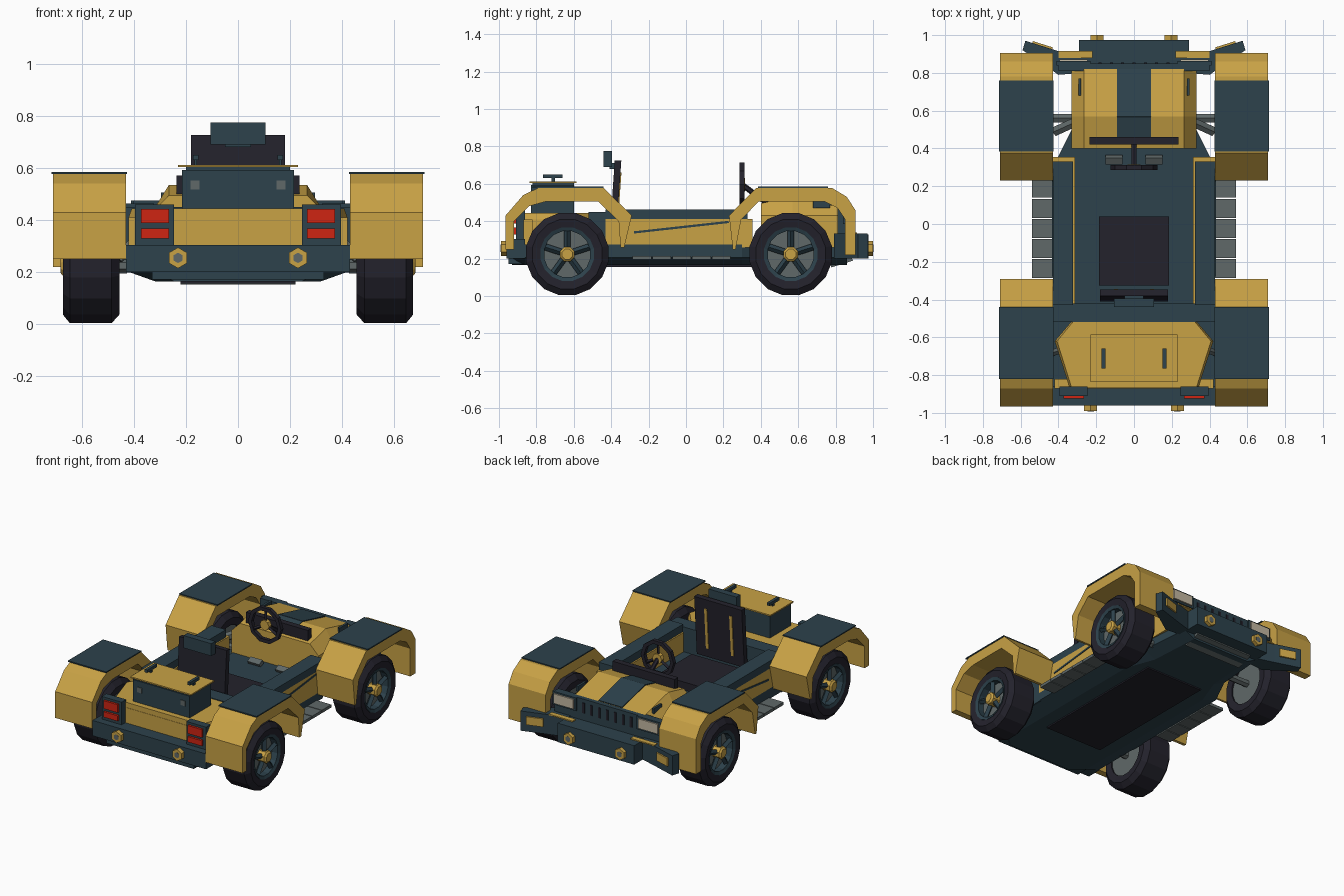
import bpy, bmesh, math
from mathutils import Vector, Matrix

cube = bpy.data.objects.get("Cube")
if cube:
    bpy.data.objects.remove(cube)


def material(name, rgb):
    m = bpy.data.materials.new(name)
    m.use_nodes = True
    m.diffuse_color = (*rgb, 1)
    m.node_tree.nodes["Principled BSDF"].inputs["Base Color"].default_value = (*rgb, 1)
    return m


YELLOW = material("mustard yellow", (0.58, 0.36, 0.06))
TEAL = material("dark teal", (0.026, 0.054, 0.072))
BLACK = material("soft black", (0.017, 0.016, 0.025))
RED = material("lamp red", (0.62, 0.018, 0.006))
GREY = material("metal grey", (0.115, 0.14, 0.14))
CREAM = material("lamp cream", (0.55, 0.48, 0.36))


def finish(name, bm, mat):
    bmesh.ops.recalc_face_normals(bm, faces=bm.faces)
    me = bpy.data.meshes.new(name)
    bm.to_mesh(me)
    bm.free()
    me.materials.append(mat)
    ob = bpy.data.objects.new(name, me)
    bpy.context.collection.objects.link(ob)
    return ob


def box(name, mat, x, y, z, rot_x=0.0, rot_z=0.0):
    """Box from (low, high) ranges, turned about its own centre."""
    bm = bmesh.new()
    size = [r[1] - r[0] for r in (x, y, z)]
    mid = Vector([(r[0] + r[1]) / 2 for r in (x, y, z)])
    turn = Matrix.Rotation(rot_z, 4, "Z") @ Matrix.Rotation(rot_x, 4, "X")
    bmesh.ops.create_cube(bm, size=1, matrix=Matrix.Translation(mid) @ turn @ Matrix.Diagonal((*size, 1)))
    return finish(name, bm, mat)


def wide(name, mat, half, y, z, rot_x=0.0):
    return box(name, mat, (-half, half), y, z, rot_x)


def pair(name, mat, x, y, z, rot_x=0.0, rot_z=0.0):
    box("left_" + name, mat, x, y, z, rot_x, rot_z)
    box("right_" + name, mat, (-x[1], -x[0]), y, z, rot_x, -rot_z)


def loft(name, mat, rings, closed=False):
    """Join rings of points; cap the ends unless the loft is closed."""
    bm = bmesh.new()
    vs = [[bm.verts.new(p) for p in ring] for ring in rings]
    n = len(vs[0])
    steps = list(zip(vs, vs[1:])) + ([(vs[-1], vs[0])] if closed else [])
    for a, b in steps:
        for i in range(n):
            j = (i + 1) % n
            bm.faces.new((a[i], a[j], b[j], b[i]))
    if not closed:
        bm.faces.new(vs[0])
        bm.faces.new(vs[-1])
    return finish(name, bm, mat)


def plan(name, mat, half, levels):
    """Mirrored plan outline stacked at (height, width scale) levels."""
    outline = half + [(-x, y) for x, y in reversed(half)]
    return loft(name, mat, [[(x * s, y, z) for x, y in outline] for z, s in levels])


def lathe(name, mat, profile, y, z, seg=16, closed=False):
    """Revolve (x, radius) points about a sideways axis."""
    ang = [2 * math.pi * (i + 0.5) / seg for i in range(seg)]
    rings = [[(x, y + r * math.cos(a), z + r * math.sin(a)) for a in ang] for x, r in profile]
    return loft(name, mat, rings, closed)


def rod(name, mat, a, b, r, seg=6):
    a, b = Vector(a), Vector(b)
    bm = bmesh.new()
    turn = (b - a).to_track_quat("Z", "Y").to_matrix().to_4x4()
    bmesh.ops.create_cone(bm, cap_ends=True, segments=seg, radius1=r, radius2=r,
                          depth=(b - a).length, matrix=Matrix.Translation((a + b) / 2) @ turn)
    return finish(name, bm, mat)


# Wheels
TYRE = [(.46, .14), (.455, .19), (.485, .224), (.645, .224), (.672, .19), (.665, .145), (.62, .14)]
RIM = [(.60, .146), (.668, .146), (.66, .125), (.60, .125)]
for side, s in (("left", 1), ("right", -1)):
    for end, yc in (("rear", -.635), ("front", .56)):
        tag, zc = f"{side}_{end}_", .224
        flip = lambda pts: [(s * x, r) for x, r in pts]
        lathe(tag + "tyre", BLACK, flip(TYRE), yc, zc, closed=True)
        lathe(tag + "rim", TEAL, flip(RIM), yc, zc, closed=True)
        lathe(tag + "wheel_disc", GREY, flip([(.47, .142), (.615, .142)]), yc, zc)
        lathe(tag + "hub", YELLOW, flip([(.6, .042), (.67, .042), (.68, .03)]), yc, zc, 8)
        for k in range(5):
            a = math.pi / 2 + k * math.tau / 5
            d = Vector((0, math.cos(a), math.sin(a)))
            mid = Vector((s * .642, yc, zc)) + d * .085
            rod(tag + "spoke", TEAL, mid - d * .055, mid + d * .055, .018, 4)

# Fender arches: outer and inner outlines joined into one band
REAR_OUT = [(-.965, .25), (-.965, .43), (-.87, .54), (-.79, .578), (-.44, .578), (-.29, .43), (-.33, .26)]
REAR_IN = [(-.92, .25), (-.92, .40), (-.84, .48), (-.75, .505), (-.47, .505), (-.36, .40), (-.35, .26)]
FRONT_OUT = [(.25, .25), (.23, .43), (.375, .578), (.78, .578), (.86, .53), (.905, .46), (.905, .22)]
FRONT_IN = [(.265, .25), (.295, .41), (.39, .505), (.74, .505), (.81, .47), (.85, .41), (.85, .22)]
for side, s in (("left", 1), ("right", -1)):
    for end, out, inn, y in (("rear", REAR_OUT, REAR_IN, (-.82, -.44)), ("front", FRONT_OUT, FRONT_IN, (.385, .76))):
        rings = [[(s * .43, *o), (s * .71, *o), (s * .71, *i), (s * .43, *i)] for o, i in zip(out, inn)]
        loft(f"{side}_{end}_fender", YELLOW, rings)
        xs = sorted((s * .425, s * .715))
        box(f"{side}_{end}_fender_panel", TEAL, xs, y, (.577, .585))

# Underbody and lower tub
HULL = [(.33, -.93), (.43, -.86), (.43, .30), (.33, .50), (.30, .86)]
plan("underbody", TEAL, HULL, [(.165, .74), (.205, 1), (.275, 1)])
wide("skid_strip", BLACK, .22, (-.6, .4), (.156, .166))
wide("front_skid", GREY, .22, (.77, .89), (.17, .2), .3)
for end, y in (("rear", -.635), ("front", .56)):
    rod(end + "_axle", GREY, (-.5, y, .224), (.5, y, .224), .025)
for s in (1, -1):
    rod("front_shock", GREY, (s * .31, .54, .38), (s * .42, .49, .33), .028)
    rod("rear_shock", GREY, (s * .36, -.66, .36), (s * .46, -.69, .25), .02)

# Side pods with stripes and steps
pair("side_pod", YELLOW, (.312, .43), (-.43, .355), (.26, .412))
pair("pod_cap", TEAL, (.322, .43), (-.43, .33), (.41, .463))
pair("side_stripe", TEAL, (.427, .434), (-.28, .23), (.362, .374), .11)
for k in range(5):
    y = -.285 + k * .106
    pair("step_slat", GREY, (.425, .54), (y, y + .1), (.195, .215))

# Rear body
REAR = [(.33, -.515), (.42, -.62), (.34, -.868)]
plan("rear_deck", YELLOW, REAR, [(.27, 1), (.41, 1), (.445, .97)])
wide("rear_panel", YELLOW, .42, (-.87, -.82), (.27, .41))
wide("rear_bulkhead", TEAL, .43, (-.52, -.42), (.2, .45))
wide("rear_bumper", TEAL, .43, (-.96, -.86), (.20, .305))
wide("rear_bumper_lip", TEAL, .33, (-.95, -.86), (.172, .2))
wide("storage_box", TEAL, .215, (-.83, -.60), (.435, .593))
wide("storage_lid", YELLOW, .23, (-.837, -.585), (.603, .612))
wide("lid_seal", TEAL, .2, (-.82, -.6), (.59, .604))
pair("lid_handle", TEAL, (.152, .172), (-.765, -.66), (.63, .65))
pair("lid_handle_post", TEAL, (.157, .167), (-.72, -.7), (.61, .632))
pair("box_latch", GREY, (.147, .183), (-.834, -.828), (.517, .552))
pair("tail_lamp_case", TEAL, (.245, .395), (-.91, -.86), (.305, .46))
for z in ((.388, .443), (.33, .367)):
    pair("tail_lamp", RED, (.265, .373), (-.925, -.908), z)

# Front body
hood = []
for y, top in ((.40, .495), (.57, .535), (.82, .475)):
    half = [(.33, .26), (.33, .43), (.265, top)]
    hood.append([(x, y, z) for x, z in half] + [(-x, y, z) for x, z in reversed(half)])
loft("hood", YELLOW, hood)
wide("hood_stripe_rear", TEAL, .09, (.45, .57), (.518, .526), math.atan2(.04, .17))
wide("hood_stripe_front", TEAL, .09, (.565, .822), (.503, .511), math.atan2(-.06, .25))
pair("hood_latch", TEAL, (.28, .295), (.68, .77), (.47, .505))
wide("grille", TEAL, .4, (.81, .85), (.33, .475))
for k in range(7):
    x = -.18 + k * .06
    box("grille_slot", BLACK, (x - .008, x + .008), (.848, .855), (.38, .45))
pair("headlight_case", TEAL, (.23, .41), (.84, .862), (.385, .475))
pair("headlight", CREAM, (.245, .395), (.86, .872), (.398, .464))
wide("front_bumper", TEAL, .29, (.82, .975), (.2, .33))
for side, s in (("left", 1), ("right", -1)):
    wing = [(.28, .88), (.40, .915), (.575, .97), (.59, .92), (.40, .79), (.28, .8)]
    loft(side + "_bumper_wing", TEAL, [[(s * x, y, z) for x, y in wing] for z in (.2, .335)])
pair("turn_lamp", YELLOW, (.43, .54), (.938, .952), (.25, .305), 0, .305)
pair("bumper_trim", YELLOW, (.22, .40), (.88, .915), (.332, .34))

# Fog lamps on both bumpers
for x, y0, y1 in ((.23, -.955, -.99), (.195, .97, 1.0)):
    for s in (1, -1):
        mid = (y0 + y1) / 2
        rod("fog_lamp", YELLOW, (s * x, y0, .255), (s * x, y1, .255), .04)
        rod("fog_lens", GREY, (s * x, mid, .255), (s * x, y1 + (y1 - mid) * .1, .255), .02)

# Cockpit
wide("floor", TEAL, .32, (-.43, .41), (.24, .28))
wide("dashboard", BLACK, .235, (.42, .46), (.43, .572))
wide("seat_cushion", BLACK, .185, (-.325, .04), (.27, .335))
wide("seat_back", BLACK, .18, (-.395, -.36), (.32, .725), -.07)
pair("seat_stripe", YELLOW, (.085, .105), (-.364, -.355), (.38, .66), -.07)
wide("headrest", TEAL, .105, (-.44, -.395), (.69, .775))
wide("headrest_bracket", TEAL, .05, (-.41, -.36), (.68, .71))
pair("pedal", GREY, (.06, .15), (.32, .36), (.28, .31), .5)

# Steering wheel
C = Vector((0, .30, .595))
ring = []
for i in range(10):
    a = math.tau * i / 10
    d = Vector((math.cos(a), 0, math.sin(a)))
    ring.append([C + d * r + Vector((0, y, 0)) for r, y in ((.1, -.013), (.125, -.013), (.125, .013), (.1, .013))])
loft("steering_wheel", BLACK, ring, closed=True)
for a in (math.pi / 2, math.pi * 7 / 6, math.pi * 11 / 6):
    rod("steering_spoke", BLACK, C, C + Vector((math.cos(a), 0, math.sin(a))) * .11, .011, 4)
rod("steering_hub", YELLOW, C - Vector((0, .015, 0)), C + Vector((0, .015, 0)), .035, 8)
rod("steering_column", BLACK, C, (0, .43, .50), .015)
